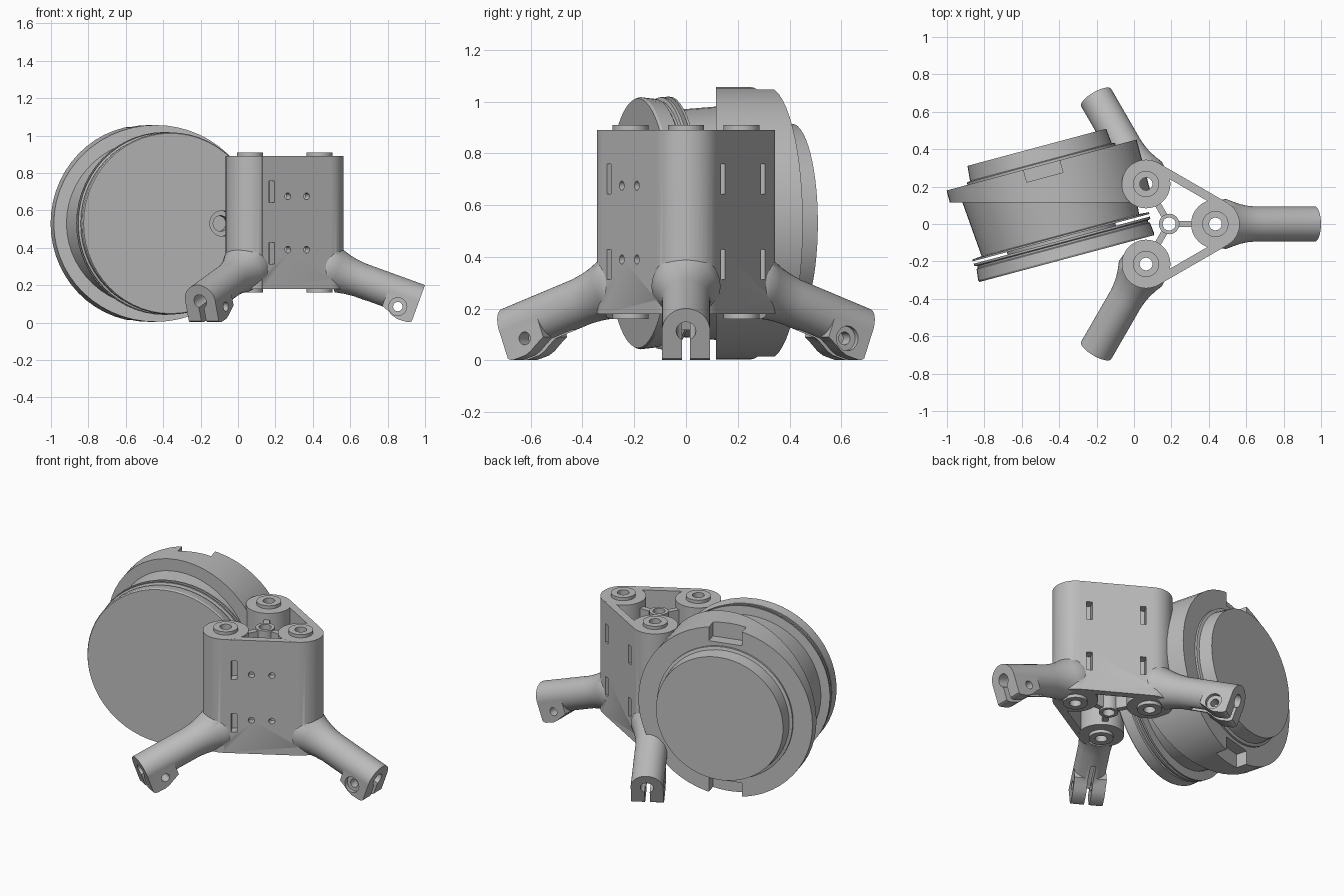
import bpy, bmesh, math
from mathutils import Matrix, Vector

if "Cube" in bpy.data.objects:
    bpy.data.objects.remove(bpy.data.objects["Cube"])

grey = bpy.data.materials.new("plain grey")
grey.use_nodes = True
grey.diffuse_color = (0.5, 0.5, 0.5, 1)
grey.node_tree.nodes["Principled BSDF"].inputs["Base Color"].default_value = (0.5, 0.5, 0.5, 1)

I = Matrix.Identity(4)


def finish(bm, name, m):
    bmesh.ops.transform(bm, matrix=m, verts=bm.verts)
    bmesh.ops.recalc_face_normals(bm, faces=bm.faces)
    me = bpy.data.meshes.new(name)
    bm.to_mesh(me)
    bm.free()
    me.materials.append(grey)
    ob = bpy.data.objects.new(name, me)
    bpy.context.collection.objects.link(ob)
    return ob


def lathe(name, profile, m=I, n=48):
    """Turned solid along local z from (z, radius) pairs."""
    bm = bmesh.new()
    rings = [[bm.verts.new((r * math.cos(math.tau * i / n), r * math.sin(math.tau * i / n), z))
              for i in range(n)] for z, r in profile]
    for a, b in zip(rings, rings[1:]):
        for i in range(n):
            j = (i + 1) % n
            bm.faces.new((a[i], a[j], b[j], b[i]))
    bm.faces.new(rings[0])
    bm.faces.new(rings[-1])
    return finish(bm, name, m)


def box(name, lo, hi, m=I):
    bm = bmesh.new()
    bmesh.ops.create_cube(bm, size=1)
    for v in bm.verts:
        v.co = Vector([(lo[k] + hi[k]) / 2 + v.co[k] * (hi[k] - lo[k]) for k in range(3)])
    return finish(bm, name, m)


def prism(name, outline, half, m=I):
    """Outline in local xz, extruded to +-half in y."""
    bm = bmesh.new()
    f = bm.faces.new([bm.verts.new((x, -half, z)) for x, z in outline])
    new = bmesh.ops.extrude_face_region(bm, geom=[f])["geom"]
    bmesh.ops.translate(bm, vec=(0, 2 * half, 0),
                        verts=[g for g in new if isinstance(g, bmesh.types.BMVert)])
    return finish(bm, name, m)


def combine(ob, others, op):
    """Apply booleans in order and drop the helper objects."""
    for other in others:
        mod = ob.modifiers.new("bool", "BOOLEAN")
        mod.operation, mod.solver, mod.object = op, "EXACT", other
        dg = bpy.context.evaluated_depsgraph_get()
        dg.update()
        me = bpy.data.meshes.new_from_object(ob.evaluated_get(dg))
        ob.modifiers.clear()
        ob.data = me
        bpy.data.objects.remove(other)
    return ob


def smooth(ob, angle=30):
    bpy.ops.object.select_all(action="DESELECT")
    ob.select_set(True)
    bpy.context.view_layer.objects.active = ob
    bpy.ops.object.shade_smooth_by_angle(angle=math.radians(angle))


T = Matrix.Translation
ZAXIS_TO_X = Matrix.Rotation(math.pi / 2, 4, "Y")
ZAXIS_TO_Y = Matrix.Rotation(-math.pi / 2, 4, "X")
CENTRE = T((0.188, 0, 0))
R, COL, Z0, Z1 = 0.247, 0.13, 0.18, 0.89
spins = [CENTRE @ Matrix.Rotation(math.radians(a), 4, "Z") for a in (0, 120, 240)]

# Body: three columns, two outer walls, a Y-shaped inner strut
body = lathe("body", [(Z0, COL), (Z1, COL)], spins[0] @ T((R, 0, 0)))
adds = [lathe("column", [(Z0, COL), (Z1, COL)], s @ T((R, 0, 0))) for s in spins[1:]]
side = 0.428
panels = [CENTRE @ Matrix.Rotation(math.radians(a), 4, "Z") for a in (60, -60)]
for p in panels:
    face = R / 2 + COL + 0.0005
    adds.append(box("wall", (face - 0.045, -side / 2, Z0 + 0.0002),
                    (face, side / 2, Z1 - 0.0002), p))
adds.append(lathe("centre_tube", [(0.19, 0.055), (0.86, 0.055)], CENTRE, 24))
for s in spins:
    adds.append(box("spoke", (0.045, -0.017, 0.2), (0.14, 0.017, 0.85), s))

# Legs: flared tubes sloping down to a split clamp
legs = [s @ T((R, 0, 0.307)) @ Matrix.Rotation(math.radians(20), 4, "Y") for s in spins]
flare = [(0, 0.128), (0.06, 0.133), (0.1, 0.118), (0.14, 0.106), (0.18, 0.098), (0.23, 0.093),
         (0.567, 0.093)]
ears = [(0.567, 0), (0.567, -0.112), (0.56, -0.12), (0.545, -0.126), (0.49, -0.128),
        (0.46, -0.12), (0.43, -0.105), (0.39, -0.088), (0.39, 0)]
for m in legs:
    leg = lathe("leg", flare, m @ ZAXIS_TO_X)
    combine(leg, [prism("ears", ears, 0.0925, m)], "UNION")
    adds.append(leg)
combine(body, adds, "UNION")
combine(body, [lathe("underside_trim", [(0.0, 0.33), (Z0, 0.33)], CENTRE)], "DIFFERENCE")

# End bosses on the columns
combine(body, [lathe("boss", [(0.16, 0.07), (0.91, 0.07)], s @ T((R, 0, 0)), 32) for s in spins],
        "UNION")

# Bores, clamp slots and bolt holes
cuts = [lathe("bore", [(0.1, 0.034), (1, 0.034)], s @ T((R, 0, 0)), 24) for s in spins]
cuts.append(lathe("centre_bore", [(0.1, 0.035), (1, 0.035)], CENTRE, 24))
for m in legs:
    cuts.append(lathe("tube_bore", [(0.3, 0.038), (0.7, 0.038)], m @ ZAXIS_TO_X, 24))
    cuts.append(box("clamp_slot", (0.3, -0.015, -0.25), (0.7, 0.015, 0), m))
    bolt = m @ T((0.47, 0, -0.065)) @ ZAXIS_TO_Y
    cuts.append(lathe("bolt_hole", [(-0.2, 0.025), (0.2, 0.025)], bolt, 20))
    cuts.append(lathe("bolt_seat", [(-0.2, 0.048), (-0.07, 0.048)], bolt, 20))


# Strap slots and screw holes in the walls
def strap_slots(panel, t):
    for z in (0.37, 0.70):
        cuts.append(box("strap_slot", (0.2, t - 0.016, z - 0.058), (0.3, t + 0.016, z + 0.058), panel))


strap_slots(panels[0], 0.155)
strap_slots(panels[0], -0.155)
strap_slots(panels[1], -0.155)
for t in (-0.056, 0.06):
    for z in (0.39, 0.675):
        cuts.append(lathe("screw_hole", [(0.15, 0.018), (0.3, 0.018)],
                          panels[1] @ T((0, t, z)) @ ZAXIS_TO_X, 16))
combine(body, cuts, "DIFFERENCE")
smooth(body)

# Drum assembly, turned about an axis tilted 15 degrees
s15, c15 = math.sin(math.radians(15)), math.cos(math.radians(15))
W = Matrix(((c15, 0, -s15, -0.36), (s15, 0, c15, -0.185), (0, -1, 0, 0.53), (0, 0, 0, 1)))

front_disc = lathe("front_disc", [(0, 0.482), (0.01, 0.487), (0.07, 0.48), (0.075, 0.472),
                                  (0.085, 0.472), (0.09, 0.487), (0.102, 0.487)], W, 56)
seat = W @ T((0.285, 0, 0))
combine(front_disc, [lathe("recess", [(-0.1, 0.068), (0.03, 0.068)], seat, 24),
                     lathe("recess_bore", [(-0.1, 0.042), (0.08, 0.042)], seat, 24)], "DIFFERENCE")
smooth(front_disc, 20)
smooth(lathe("drum", [(0.09, 0.3), (0.116, 0.3), (0.116, 0.489), (0.126, 0.489),
                      (0.13, 0.436), (0.45, 0.462)], W, 56), 20)

# Rear flange: sliced square to the front, notched at top and bottom
flange = lathe("rear_flange", [(0.1, 0.526), (0.518, 0.526)], W, 56)
combine(flange, [box("slice", (-2, -2, -1), (2, 0.115, 2))]
        + [box("notch", (-0.1, lo, 0.45), (0.1, lo + 0.3, 0.7), W) for lo in (0.43, -0.73)],
        "DIFFERENCE")
smooth(flange, 20)
smooth(lathe("rear_cap", [(0.44, 0.41), (0.53, 0.41), (0.535, 0.392), (0.616, 0.384)], W, 56), 20)
